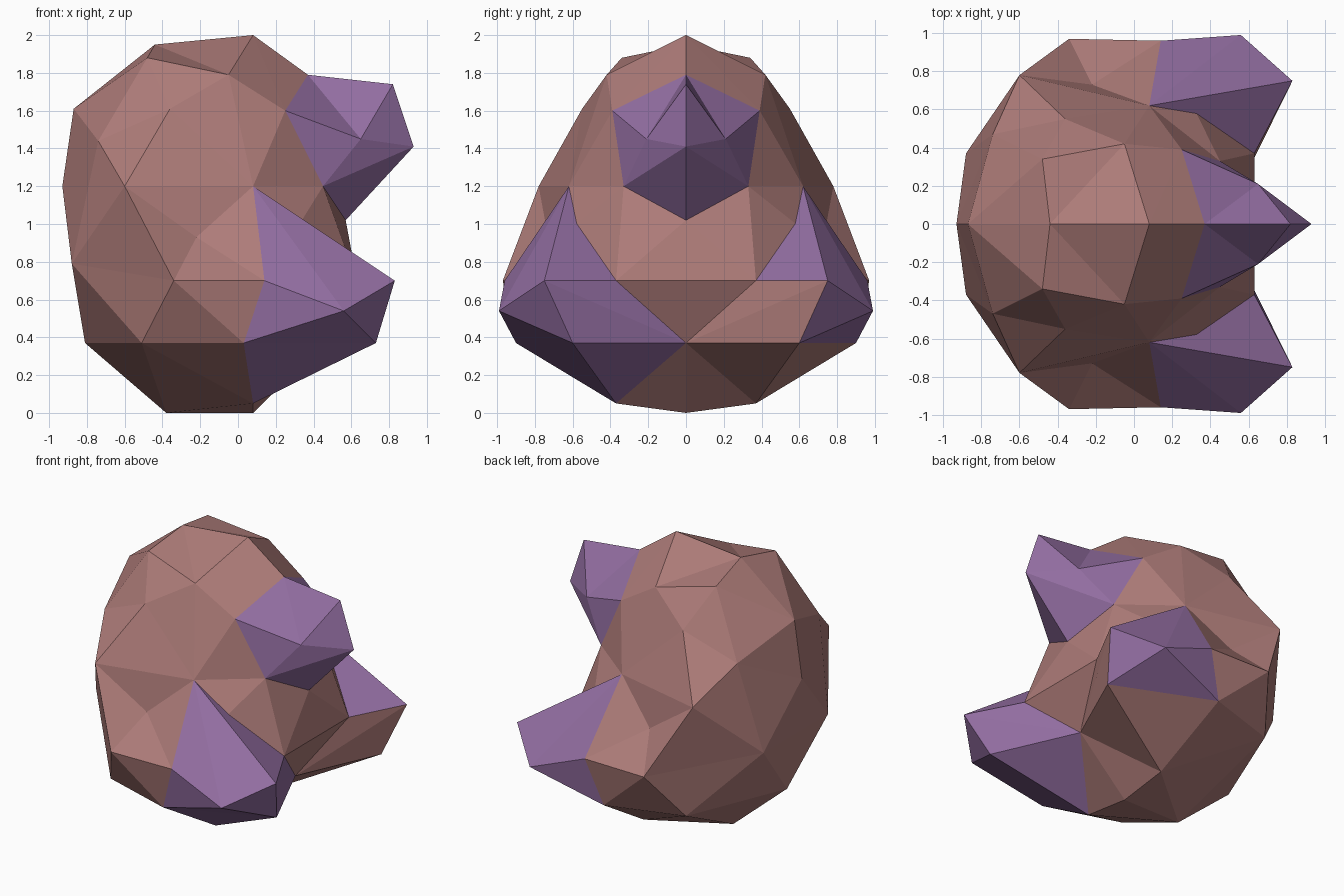
import bpy, bmesh
from mathutils import Vector

if "Cube" in bpy.data.objects:
    bpy.data.objects.remove(bpy.data.objects["Cube"])

CENTRE = Vector((-0.05, 0, 0.95))


def material(name, rgb):
    m = bpy.data.materials.new(name)
    m.diffuse_color = (*rgb, 1)
    m.use_nodes = True
    m.node_tree.nodes["Principled BSDF"].inputs["Base Color"].default_value = m.diffuse_color
    return m


brown = material("brown", (0.42, 0.20, 0.19))
purple = material("purple", (0.30, 0.16, 0.37))


def flip(points):
    return [(x, -y, z) for x, y, z in points]


def mirrored(points):
    """Points plus their reflection across y = 0."""
    return points + flip([p for p in points if p[1]])


def finish(name, bm, mats):
    mesh = bpy.data.meshes.new(name)
    bm.to_mesh(mesh)
    bm.free()
    for m in mats:
        mesh.materials.append(m)
    bpy.context.collection.objects.link(bpy.data.objects.new(name, mesh))


def faceted_body(name, points, openings, mat):
    """Skin the points as seen from CENTRE: hull on a ball, then move to place."""
    bm = bmesh.new()
    place = {}
    for p in points:
        place[bm.verts.new((Vector(p) - CENTRE).normalized())] = Vector(p)
    bmesh.ops.convex_hull(bm, input=bm.verts[:])
    bmesh.ops.triangulate(bm, faces=bm.faces[:])
    bmesh.ops.recalc_face_normals(bm, faces=bm.faces[:])
    for v, p in place.items():
        v.co = p
    for ring in openings:           # open the skin under each outgrowth
        rim = {v for v, p in place.items() if any((p - Vector(q)).length < 1e-4 for q in ring)}
        under = [f for f in bm.faces if set(f.verts) <= rim]
        bmesh.ops.delete(bm, geom=under, context='FACES')
    bm.normal_update()
    finish(name, bm, [mat])


def outgrowth(name, ring, tips, match, closed, both_sides=False, brown_rim=()):
    """Strip of triangles from a rim to three tips, capped by the tip triangle.
    match says which tip each rim point leads to."""
    tris = [tuple(tips)]
    for i in range(len(ring) if closed else len(ring) - 1):
        j = (i + 1) % len(ring)
        p, q, tp, tq = ring[i], ring[j], tips[match[i]], tips[match[j]]
        tris.append((p, q, tq))
        if tp != tq:
            tris.append((p, tq, tp))
    if both_sides:
        tris += [tuple(flip(t)) for t in tris]
    bm = bmesh.new()
    middle = sum((Vector(p) for p in ring), Vector()) / len(ring)
    if both_sides:
        middle.y = 0
    for t in tris:
        f = bm.faces.new([bm.verts.new(p) for p in t])
        f.normal_update()
        if f.normal.dot(f.calc_center_median() - middle) < 0:
            f.normal_flip()
        f.material_index = int(any(p in brown_rim for p in t))
    bmesh.ops.remove_doubles(bm, verts=bm.verts[:], dist=1e-4)
    bm.normal_update()
    finish(name, bm, [purple, brown])


# rims where the outgrowths meet the body
upper_rim = [(0.37, 0, 1.79), (0.25, 0.39, 1.6), (0.45, 0.33, 1.2), (0.57, 0, 1.02)]
lower_rim = [(0.08, 0.62, 1.2), (0.14, 0.96, 0.7), (0.03, 0.9, 0.37),
             (0.08, 0.37, 0.05), (0.46, 0, 0.37), (0.63, 0.37, 0.7)]

# faceted body
crown = [(-0.44, 0, 1.95), (0.08, 0, 2.0), (-0.48, 0.34, 1.88),
         (-0.05, 0.42, 1.79), (-0.36, 0.55, 1.61)]
back = [(-0.87, 0, 1.61), (-0.93, 0, 1.2), (-0.74, 0.47, 1.44),
        (-0.6, 0.78, 1.2), (-0.88, 0.37, 0.79), (-0.34, 0.97, 0.7), (-0.22, 0.73, 0.93)]
underside = [(-0.81, 0, 0.37), (-0.51, 0.73, 0.37), (-0.38, 0, 0), (0.08, 0, 0)]
faceted_body("body", mirrored(crown + back + underside + upper_rim + lower_rim),
             [mirrored(upper_rim), lower_rim, flip(lower_rim)], brown)

# upper outgrowth, one half and its reflection
outgrowth("upper_outgrowth", upper_rim,
          [(0.82, 0, 1.74), (0.65, 0.21, 1.45), (0.93, 0, 1.41)],
          [0, 1, 1, 2], closed=False, both_sides=True)

# paired lower outgrowths; the left one is brown underneath
lower_tips = [(0.83, 0.75, 0.7), (0.56, 0.99, 0.54), (0.73, 0.6, 0.37)]
lower_match = [0, 1, 1, 2, 2, 0]
outgrowth("lower_outgrowth_right", flip(lower_rim), flip(lower_tips), lower_match, True)
outgrowth("lower_outgrowth_left", lower_rim, lower_tips, lower_match, True,
          brown_rim=lower_rim[3:5])
